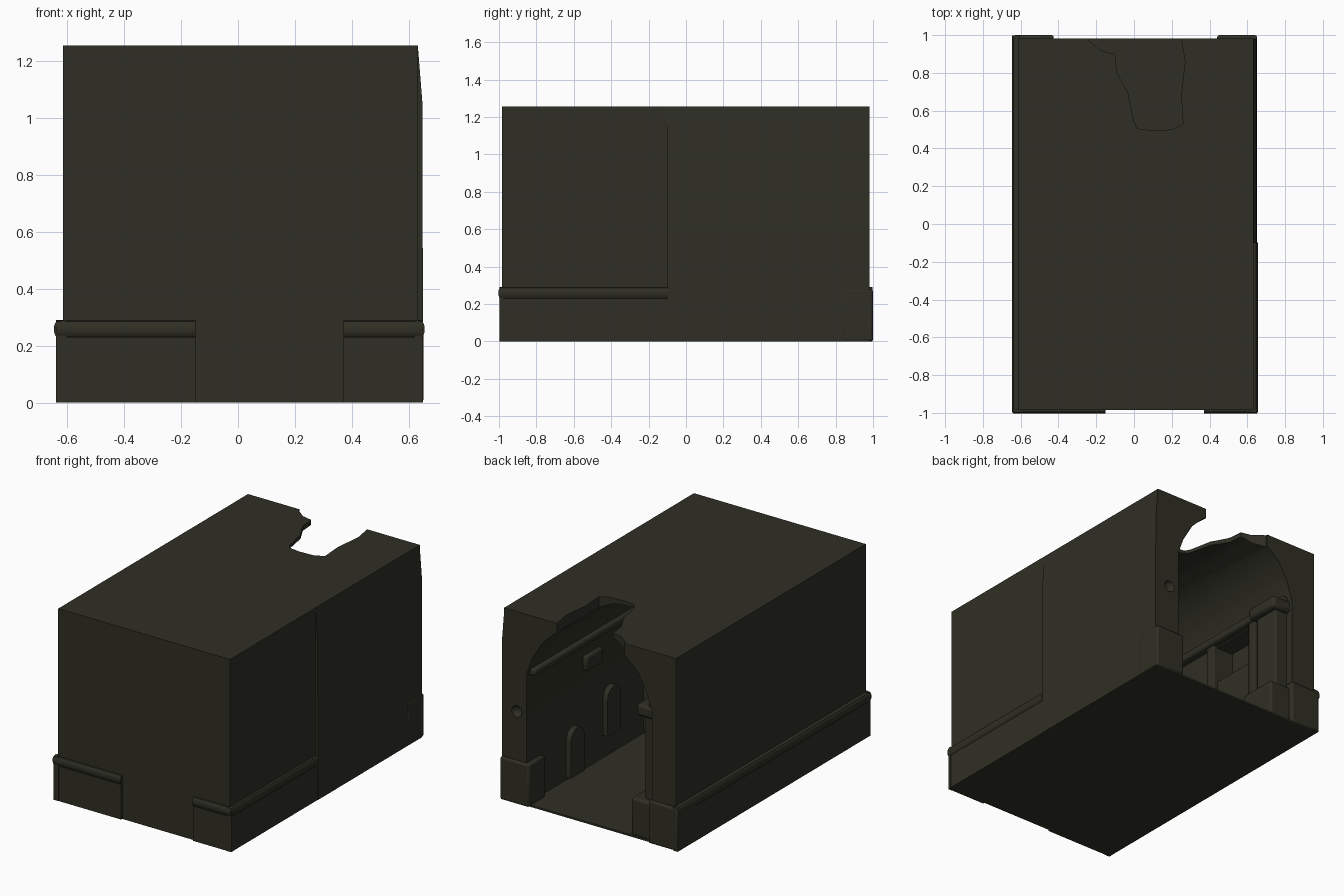
import bpy, bmesh, math
from mathutils import Vector

if "Cube" in bpy.data.objects:
    bpy.data.objects.remove(bpy.data.objects["Cube"])

stone = bpy.data.materials.new("dark olive stone")
stone.diffuse_color = (0.028, 0.028, 0.018, 1)
stone.use_nodes = True
stone.node_tree.nodes["Principled BSDF"].inputs["Base Color"].default_value = stone.diffuse_color


def prism(name, pts, origin, u, v, w, length):
    """Extrude a 2D profile (axes u, v) along w by length."""
    o, u, v, w = map(Vector, (origin, u, v, w))
    bm = bmesh.new()
    a = [bm.verts.new(o + u * p + v * q) for p, q in pts]
    b = [bm.verts.new(x.co + w * length) for x in a]
    n = len(a)
    bm.faces.new(a)
    bm.faces.new(b[::-1])
    for i in range(n):
        bm.faces.new((a[i], b[i], b[(i + 1) % n], a[(i + 1) % n]))
    bmesh.ops.recalc_face_normals(bm, faces=bm.faces)
    me = bpy.data.meshes.new(name)
    bm.to_mesh(me)
    bm.free()
    me.materials.append(stone)
    ob = bpy.data.objects.new(name, me)
    bpy.context.collection.objects.link(ob)
    return ob


def box(name, x0, x1, y0, y1, z0, z1, bevel=0.0):
    ob = prism(name, [(x0, y0), (x1, y0), (x1, y1), (x0, y1)],
               (0, 0, z0), (1, 0, 0), (0, 1, 0), (0, 0, 1), z1 - z0)
    if bevel:
        m = ob.modifiers.new("soft edges", 'BEVEL')
        m.width, m.segments = bevel, 2
    return ob


def cut(target, cutter):
    m = target.modifiers.new("cut", 'BOOLEAN')
    m.operation, m.object, m.solver = 'DIFFERENCE', cutter, 'EXACT'
    bpy.context.view_layer.objects.active = target
    bpy.ops.object.modifier_apply(modifier=m.name)
    bpy.data.objects.remove(cutter, do_unlink=True)


# Plinth profile: (distance outwards, height) with a rounded roll on top
def plinth_profile(d):
    roll = [(d + 0.004 * math.sin(t) - 0.012 + 0.012 * math.sin(t), 0.258 - 0.03 * math.cos(t))
            for t in [i * math.pi / 8 for i in range(9)]]
    return [(-0.01, 0), (d - 0.004, 0), (d - 0.004, 0.228)] + roll[1:-1] + [(-0.01, 0.29)]


# Main block, hollowed by a vaulted room that opens to the back
body = box("building_shell", -0.615, 0.632, -0.985, 0.982, 0, 1.255)
vault = [(-0.44, 0.012), (0.47, 0.012), (0.47, 0.86), (0.43, 0.97), (0.36, 1.09),
         (0.27, 1.18), (0.17, 1.22), (0.02, 1.235), (-0.12, 1.22),
         (-0.25, 1.17), (-0.34, 1.09), (-0.40, 0.98), (-0.44, 0.86)]
cut(body, prism("room_cutter", vault, (0, -0.86, 0), (1, 0, 0), (0, 0, 1), (0, 1, 0), 2))

# Broken hole in the roof at the back
hole = [(-0.25, 1.05), (-0.24, 0.97), (-0.17, 0.915), (-0.10, 0.90), (-0.09, 0.80),
        (-0.03, 0.69), (0.0, 0.54), (0.02, 0.505), (0.10, 0.495), (0.20, 0.50),
        (0.26, 0.53), (0.25, 0.68), (0.27, 0.86), (0.25, 0.98), (0.25, 1.05)]
cut(body, prism("roof_hole_cutter", hole, (0, 0, 0.9), (1, 0, 0), (0, 1, 0), (0, 0, 1), 0.6))

# Niche in the left wall and a chip in the right pillar
cut(body, box("niche_cutter", -0.56, -0.40, 0.27, 0.60, 0.60, 0.84))
bpy.ops.mesh.primitive_ico_sphere_add(subdivisions=2, radius=0.04, location=(0.54, 0.99, 0.60))
cut(body, bpy.context.object)

# Thicker rear half of the right wall, leaning in near the top
prism("right_wall_rear", [(0.62, 0), (0.65, 0), (0.648, 1.05), (0.632, 1.25), (0.62, 1.25)],
      (0, -0.10, 0), (1, 0, 0), (0, 0, 1), (0, 1, 0), 1.08)

# Outer plinths
prof = plinth_profile(0.03)
prism("left_plinth", prof, (-0.613, -0.998, 0), (-1, 0, 0), (0, 0, 1), (0, 1, 0), 1.996)
prism("right_plinth", plinth_profile(0.022), (0.63, -0.998, 0), (1, 0, 0), (0, 0, 1), (0, 1, 0), 0.90)
low = plinth_profile(0.016)
for name, x0, x1 in (("front_plinth_left", -0.64, -0.15), ("front_plinth_right", 0.37, 0.65)):
    prism(name, low, (x0, -0.984, 0), (0, -1, 0), (0, 0, 1), (1, 0, 0), x1 - x0)

# Rear pillar feet
box("rear_foot_left", -0.64, -0.425, 0.80, 1.0, 0, 0.28, 0.012)
box("rear_foot_right", 0.44, 0.652, 0.83, 1.0, 0, 0.28, 0.012)

# Left inner pilaster with base and capital
box("pilaster_base", -0.46, -0.28, 0.71, 0.97, 0, 0.25, 0.015)
box("pilaster_shaft", -0.46, -0.35, 0.75, 0.93, 0.2, 0.86, 0.012)
box("pilaster_capital", -0.46, -0.31, 0.72, 0.96, 0.79, 0.87, 0.02)

# Niche frame on the left wall
for name, y0, y1, z0, z1 in (("niche_jamb_rear", 0.60, 0.66, 0.2, 0.88),
                             ("niche_jamb_front", 0.20, 0.27, 0.2, 0.88)):
    box(name, -0.45, -0.41, y0, y1, z0, z1, 0.008)

# Ledges under the vault
box("ledge_left", -0.46, -0.39, -0.86, 0.95, 0.85, 0.90, 0.015)
box("ledge_right", 0.43, 0.49, -0.86, 0.95, 0.84, 0.89, 0.015)

# Skirting and raised stones on the right wall
box("skirting_left", -0.46, -0.42, -0.86, 0.72, 0, 0.2, 0.01)
arch = [(-0.07, 0), (0.07, 0)] + [(0.07 * math.cos(t), 0.24 + 0.07 * math.sin(t))
                                  for t in [i * math.pi / 8 for i in range(9)]]
for i, (y, z) in enumerate(((0.50, 0.03), (0.12, 0.16), (-0.30, 0.03))):
    prism(f"wall_arch_stone_{i + 1}", arch, (0.48, y, z), (0, 1, 0), (0, 0, 1), (-1, 0, 0), 0.045)
box("wall_stone_upper", 0.44, 0.48, 0.22, 0.40, 0.66, 0.76, 0.015)

# Crisp edges, smooth curved parts
for ob in list(bpy.context.scene.objects):
    bpy.ops.object.select_all(action='DESELECT')
    ob.select_set(True)
    bpy.context.view_layer.objects.active = ob
    bpy.ops.object.shade_smooth_by_angle(angle=math.radians(32))
